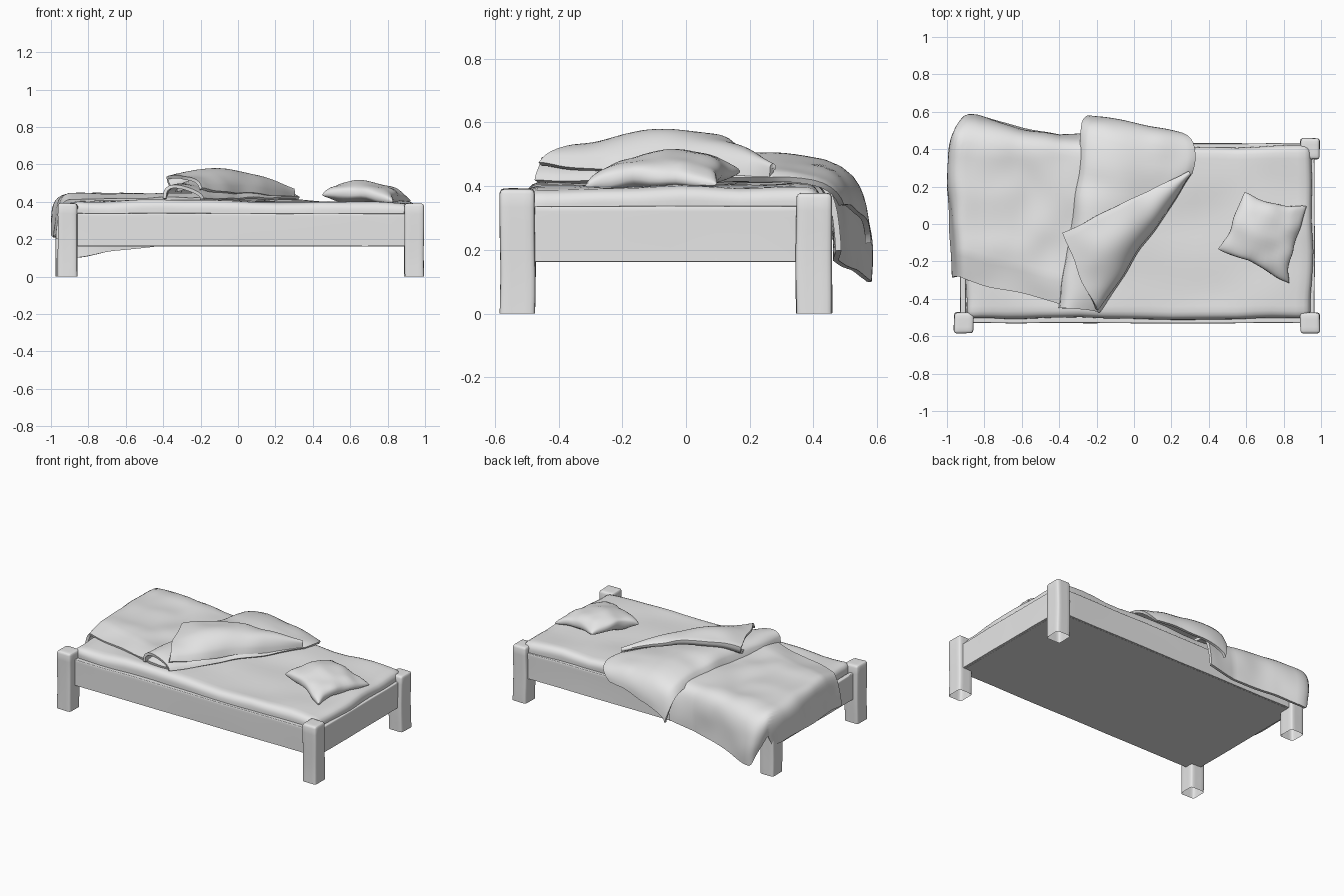
import bpy
import bmesh
import math
from mathutils import Vector, noise

cube = bpy.data.objects.get("Cube")
if cube:
    bpy.data.objects.remove(cube, do_unlink=True)

grey = bpy.data.materials.new("plain_grey")
grey.use_nodes = True
GREY = (0.8, 0.8, 0.8, 1)
grey.diffuse_color = GREY
grey.node_tree.nodes["Principled BSDF"].inputs["Base Color"].default_value = GREY


def lerp(a, b, t):
    return a + (b - a) * t


def clamp(t, lo=0.0, hi=1.0):
    return max(lo, min(hi, t))


def wobble(p, amount, scale=4):
    """Shift a point by soft noise for hand-made unevenness."""
    return p + noise.noise_vector(p * scale) * amount


def finish(name, bm, thickness=0):
    bmesh.ops.recalc_face_normals(bm, faces=bm.faces)
    mesh = bpy.data.meshes.new(name)
    bm.to_mesh(mesh)
    bm.free()
    mesh.materials.append(grey)
    obj = bpy.data.objects.new(name, mesh)
    bpy.context.collection.objects.link(obj)
    bpy.ops.object.select_all(action='DESELECT')
    obj.select_set(True)
    bpy.context.view_layer.objects.active = obj
    if thickness:
        solid = obj.modifiers.new("thickness", 'SOLIDIFY')
        solid.thickness = thickness
        solid.offset = 0
        bpy.ops.object.convert(target='MESH')
    bpy.ops.object.shade_smooth_by_angle(angle=math.radians(40))
    return obj


def soft_box(name, lo, hi, radius, cuts, amount, open_bottom=False):
    """Box with rounded top and sides, a flat base and slight unevenness."""
    lo, hi = Vector(lo), Vector(hi)
    bm = bmesh.new()
    bmesh.ops.create_cube(bm, size=2)
    bmesh.ops.subdivide_edges(bm, edges=bm.edges, cuts=cuts, use_grid_fill=True)
    if open_bottom:
        base = [f for f in bm.faces if f.calc_center_median().z < -0.999]
        bmesh.ops.delete(bm, geom=base, context='FACES')
    for v in bm.verts:
        base_vert = v.co.z < -0.999
        p = Vector([lerp(lo[i], hi[i], (math.sin(v.co[i] * math.pi / 2) + 1) / 2) for i in range(3)])
        core = Vector([clamp(p[i], lo[i] + radius, hi[i] - radius) for i in range(3)])
        core.z = min(p.z, hi.z - radius)
        if (p - core).length > radius:
            p = core + (p - core).normalized() * radius
        z = p.z
        p = wobble(p, amount)
        if base_vert:
            p.z = z
        v.co = p
    return finish(name, bm)


def sheet(name, nu, nv, point, thickness=0, closed=False):
    """Grid of faces through point(u, v)."""
    bm = bmesh.new()
    rows = [[bm.verts.new(point(i / nu, j / nv)) for j in range(nv + 1)] for i in range(nu + 1)]
    for a, b in zip(rows, rows[1:]):
        for j in range(nv):
            bm.faces.new((a[j], b[j], b[j + 1], a[j + 1]))
    if closed:
        bmesh.ops.remove_doubles(bm, verts=bm.verts, dist=0.0005)
    return finish(name, bm, thickness)


def hang(over, flare):
    """Outward shift and drop of cloth that runs past an edge."""
    ease = 1 - math.exp(-over / 0.07)
    return flare * ease, over - 0.07 * ease


# Legs: square posts with worn tops
legs = {"front_foot_leg": (-0.91, -0.528, 0.39), "front_head_leg": (0.942, -0.53, 0.395),
        "back_foot_leg": (-0.925, 0.4, 0.374), "back_head_leg": (0.942, 0.4, 0.38)}
for name, (x, y, top) in legs.items():
    soft_box(name, (x - 0.052, y - 0.055, 0), (x + 0.052, y + 0.055, top), 0.015, 7, 0.006, True)

# Rails and base panel
RAIL_LOW, RAIL_TOP = 0.163, 0.338
soft_box("front_rail", (-0.91, -0.53, RAIL_LOW), (0.94, -0.495, RAIL_TOP), 0.006, 11, 0.004)
soft_box("back_rail", (-0.92, 0.40, RAIL_LOW), (0.94, 0.432, RAIL_TOP), 0.006, 11, 0.004)
soft_box("foot_rail", (-0.93, -0.51, RAIL_LOW), (-0.90, 0.41, RAIL_TOP), 0.006, 9, 0.004)
soft_box("head_rail", (0.935, -0.51, RAIL_LOW), (0.966, 0.41, RAIL_TOP), 0.006, 9, 0.004)
soft_box("base_panel", (-0.92, -0.52, 0.162), (0.95, 0.42, 0.18), 0.002, 3, 0)

# Mattress
soft_box("mattress", (-0.9, -0.505, 0.18), (0.95, 0.415, 0.402), 0.045, 22, 0.016)

# Pillow: plump middle, four pinched and drooping corners
PILLOW = [Vector(c) for c in ((0.445, -0.13), (0.585, 0.16), (0.92, 0.09), (0.82, -0.315))]


def pillow_point(u, v):
    a, side = math.cos(2 * math.pi * u), math.sin(2 * math.pi * u)
    b = -math.cos(math.pi * v)
    s = (a * (1 - 0.07 * (1 - b * b)) + 1) / 2
    t = (b * (1 - 0.07 * (1 - a * a)) + 1) / 2
    p = PILLOW[0].lerp(PILLOW[1], t).lerp(PILLOW[3].lerp(PILLOW[2], t), s)
    puff = 0.058 * math.copysign(abs(side) ** 0.7, side) * max(0, 1 - b * b) ** 0.35
    droop = 0.025 * a * a * b * b + 0.03 * (s - 0.5)
    return wobble(Vector((p.x, p.y, 0.446 - droop + puff)), 0.016, 9)


sheet("pillow", 44, 24, pillow_point, closed=True)


# Blanket: lies over the foot half, hanging past the foot end and the back
def blanket_point(u, v):
    s = lerp(-1.18, -0.2, u)
    over_x = max(0, -0.9 - s)
    front = lerp(-0.28, -0.44, clamp((s + 0.95) / 0.6))
    length = lerp(0.41, 0.3, clamp((s + 0.9) / 0.7)) - over_x
    t = lerp(front, 0.37 + length, v)
    over_y = max(0, t - 0.37)
    out_x, drop_x = hang(over_x, lerp(0.06, 0.088, clamp(v * 2)))
    out_y, drop_y = hang(over_y, lerp(0.205, 0.1, clamp((s + 0.85) / 0.45)))
    x = max(s, -0.9) - out_x * (1 - over_y * 2)
    y = min(t, 0.37) + out_y * (1 - over_x * 2)
    z = 0.432 - max(drop_x, drop_y) - 0.02 * clamp(1 - v * 8)
    return wobble(Vector((x, y, z)), 0.016, 5)


sheet("blanket", 44, 48, blanket_point, 0.018)


# Turned-back fold: a raised loop of cloth across the bed
def fold_point(u, v):
    left_x, left_t = lerp(-0.4, -0.25, v), lerp(-0.45, 0.63, v)
    k = clamp(v / 0.72)
    corner = clamp((v - 0.72) / 0.28)
    right_x = lerp(-0.2, 0.31, k) + 0.06 * corner - 0.14 * corner ** 3
    right_t = lerp(-0.47, 0.27, k) + 0.23 * corner
    x, t = lerp(left_x, right_x, u), lerp(left_t, right_t, u)
    out, drop = hang(max(0, t - 0.37), lerp(0.21, 0.13, u))
    height = 0.065 + 0.04 * math.sin(math.pi * v) - 0.03 * v
    arch = max(0, math.sin(math.pi * u ** 0.6)) ** 0.6
    return wobble(Vector((x, min(t, 0.37) + out, 0.415 + height * arch - drop)), 0.014, 6)


sheet("blanket_fold", 30, 36, fold_point, 0.018)

# Loose flap: a triangle of cloth doubled over the fold, its free edge curled under
TIP, INNER, OUTER = Vector((0.31, 0.28)), Vector((-0.38, -0.05)), Vector((-0.21, -0.465))


def flap_point(u, v):
    w = lerp(0.02, 1, v)
    across = clamp(u / 0.75)
    curl = clamp((u - 0.75) / 0.25)
    p = TIP.lerp(OUTER, w).lerp(TIP.lerp(INNER, w), across - 0.3 * curl ** 2)
    rise = 0.03 + 0.09 * math.sin(math.pi * 0.85 * w)
    z = 0.42 + 0.045 * w + rise * math.sin(math.pi * 0.65 * across ** 0.6)
    z -= 0.06 * w * math.sin(curl * math.pi / 2)
    return wobble(Vector((p.x, p.y, z)), 0.014, 6)


sheet("blanket_flap", 32, 30, flap_point, 0.018)
